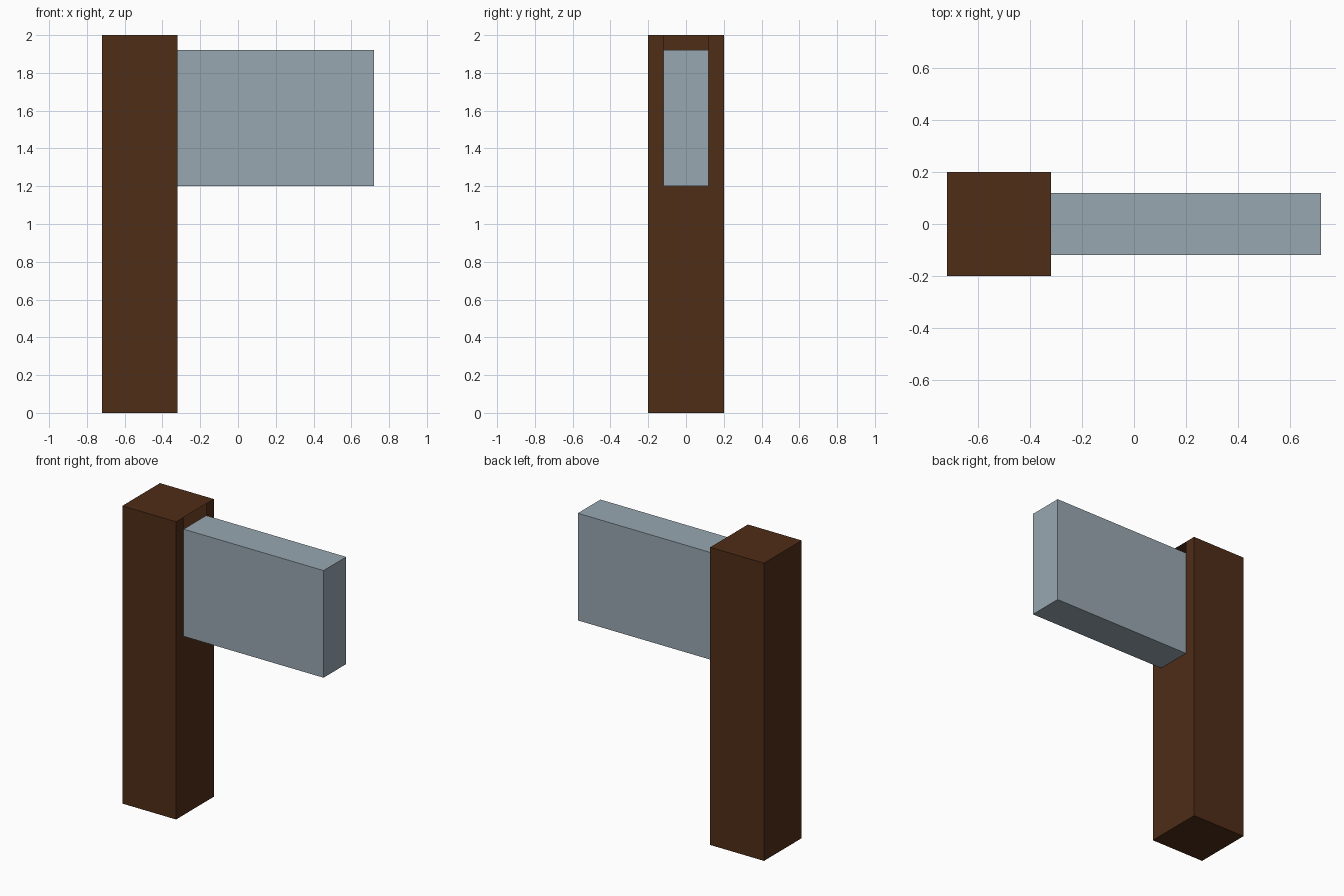
import bpy, bmesh

if "Cube" in bpy.data.objects:
    bpy.data.objects.remove(bpy.data.objects["Cube"])


def material(name, color):
    m = bpy.data.materials.new(name)
    m.diffuse_color = (*color, 1)
    m.use_nodes = True
    m.node_tree.nodes["Principled BSDF"].inputs["Base Color"].default_value = m.diffuse_color
    return m


def build(name, quads, mat):
    """Make a flat-shaded object from quads, merging shared corners."""
    bm = bmesh.new()
    for q in quads:
        bm.faces.new([bm.verts.new(p) for p in q])
    bmesh.ops.remove_doubles(bm, verts=bm.verts, dist=1e-5)
    me = bpy.data.meshes.new(name)
    bm.to_mesh(me)
    bm.free()
    me.materials.append(mat)
    ob = bpy.data.objects.new(name, me)
    bpy.context.collection.objects.link(ob)
    return ob


def side(x, y0, y1, z0, z1):
    """Quad facing +x."""
    return [(x, y0, z0), (x, y1, z0), (x, y1, z1), (x, y0, z1)]


def box(x0, x1, y0, y1, z0, z1, right=True):
    quads = [
        side(x0, y0, y1, z0, z1)[::-1],
        [(x0, y0, z0), (x1, y0, z0), (x1, y0, z1), (x0, y0, z1)],
        [(x1, y1, z0), (x0, y1, z0), (x0, y1, z1), (x1, y1, z1)],
        [(x0, y0, z1), (x1, y0, z1), (x1, y1, z1), (x0, y1, z1)],
        [(x0, y1, z0), (x1, y1, z0), (x1, y0, z0), (x0, y0, z0)],
    ]
    return quads + ([side(x1, y0, y1, z0, z1)] if right else [])


wood = material("dark_wood", (0.078, 0.026, 0.0085))
steel = material("steel", (0.315, 0.39, 0.44))

# Post: hollow shell whose right side is open behind and just above the panel
X, W, P = -0.32, 0.20, 0.12
post = box(-0.72, X, -W, W, 0, 2, right=False)
post += [side(X, -W, W, 0, 1.2), side(X, -W, -P, 1.2, 2), side(X, P, W, 1.2, 2)]
build("post", post, wood)

# Panel: plain slab standing out from the post
build("side_panel", box(X, 0.72, -P, P, 1.2, 1.92), steel)
